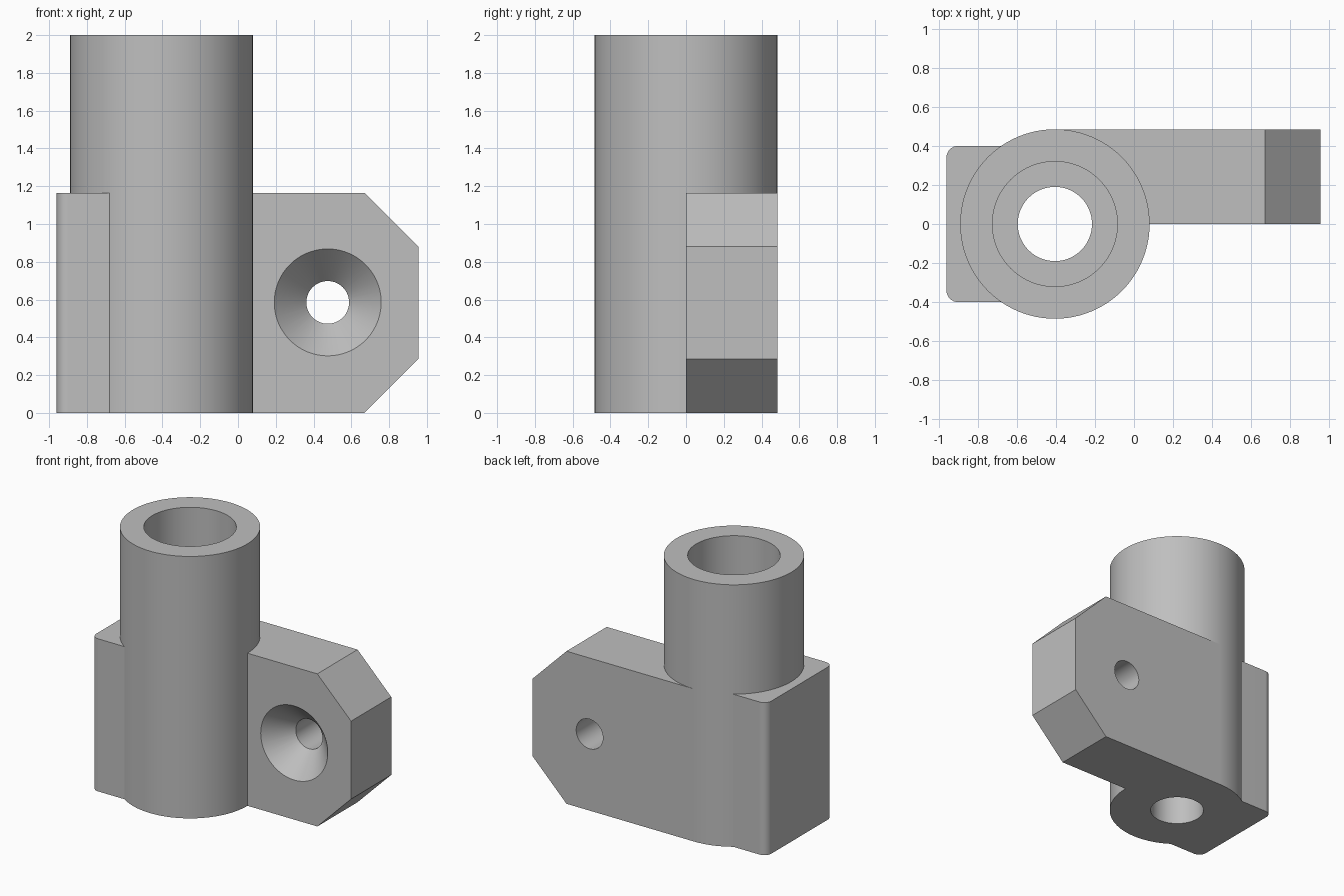
import bpy, bmesh, math
from mathutils import Matrix, Vector

cube = bpy.data.objects.get("Cube")
if cube:
    bpy.data.objects.remove(cube, do_unlink=True)

SEG = 96
TUBE_X, TUBE_R = -0.405, 0.485
BODY_H, TOTAL_H = 1.165, 2.0

grey = bpy.data.materials.new("plain grey")
grey.use_nodes = True
colour = (0.52, 0.52, 0.52, 1)
grey.diffuse_color = colour
grey.node_tree.nodes["Principled BSDF"].inputs["Base Color"].default_value = colour


def make(name, bm):
    bmesh.ops.recalc_face_normals(bm, faces=bm.faces[:])
    mesh = bpy.data.meshes.new(name)
    bm.to_mesh(mesh)
    bm.free()
    mesh.materials.append(grey)
    obj = bpy.data.objects.new(name, mesh)
    bpy.context.collection.objects.link(obj)
    return obj


def prism(name, points, direction):
    """Extrude a closed outline of 3D points along a direction."""
    bm = bmesh.new()
    face = bm.faces.new([bm.verts.new(p) for p in points])
    ext = bmesh.ops.extrude_face_region(bm, geom=[face])
    verts = [v for v in ext["geom"] if isinstance(v, bmesh.types.BMVert)]
    bmesh.ops.translate(bm, verts=verts, vec=Vector(direction))
    return make(name, bm)


def cone(name, r1, r2, start, end):
    """Cylinder or cone between two points."""
    a, b = Vector(start), Vector(end)
    axis = b - a
    rot = axis.to_track_quat("Z", "Y").to_matrix().to_4x4()
    bm = bmesh.new()
    bmesh.ops.create_cone(bm, cap_ends=True, segments=SEG, radius1=r1, radius2=r2,
                          depth=axis.length, matrix=Matrix.Translation((a + b) / 2) @ rot)
    return make(name, bm)


# Upright tube body
bracket = cone("tube_bracket", TUBE_R, TUBE_R, (TUBE_X, 0, 0), (TUBE_X, 0, TOTAL_H))

# Mounting arm with chamfered outer corners
end, cut = 0.955, 0.285
arm = prism("mounting_arm",
            [(TUBE_X, 0, 0), (end - cut, 0, 0), (end, 0, cut),
             (end, 0, BODY_H - cut), (end - cut, 0, BODY_H), (TUBE_X, 0, BODY_H)],
            (0, TUBE_R, 0))

# Side block with rounded outer corners
left, half, rad = -0.96, 0.4, 0.06
outline = [(TUBE_X, -half, 0), (TUBE_X, half, 0)]
for side, first in ((1, 90), (-1, 180)):
    for i in range(9):
        t = math.radians(first + i * 90 / 8)
        outline.append((left + rad + rad * math.cos(t),
                        side * (half - rad) + rad * math.sin(t), 0))
block = prism("side_block", outline, (0, 0, BODY_H))

# Cutters: stepped bore, screw hole and countersink
sx, sz, sink = 0.475, 0.585, 0.18
slope = (0.283 - 0.113) / sink
cutters = [
    cone("bore_cutter", 0.32, 0.32, (TUBE_X, 0, 0.3), (TUBE_X, 0, TOTAL_H + 0.1)),
    cone("lower_hole_cutter", 0.19, 0.19, (TUBE_X, 0, -0.1), (TUBE_X, 0, 0.5)),
    cone("screw_hole_cutter", 0.113, 0.113, (sx, 0.05, sz), (sx, 0.6, sz)),
    cone("countersink_cutter", 0.283 + 0.05 * slope, 0.113, (sx, -0.05, sz), (sx, sink, sz)),
]

# Join the solids, then cut the holes
bpy.ops.object.select_all(action="DESELECT")
bracket.select_set(True)
bpy.context.view_layer.objects.active = bracket
for other in [arm, block] + cutters:
    mod = bracket.modifiers.new(other.name, "BOOLEAN")
    mod.operation = "DIFFERENCE" if other in cutters else "UNION"
    mod.solver = "EXACT"
    mod.object = other
    bpy.ops.object.modifier_apply(modifier=mod.name)
    bpy.data.objects.remove(other, do_unlink=True)

# Smooth curved walls, crisp edges
bpy.ops.object.shade_smooth_by_angle(angle=math.radians(25))
weighted = bracket.modifiers.new("even_shading", "WEIGHTED_NORMAL")
weighted.keep_sharp = True
